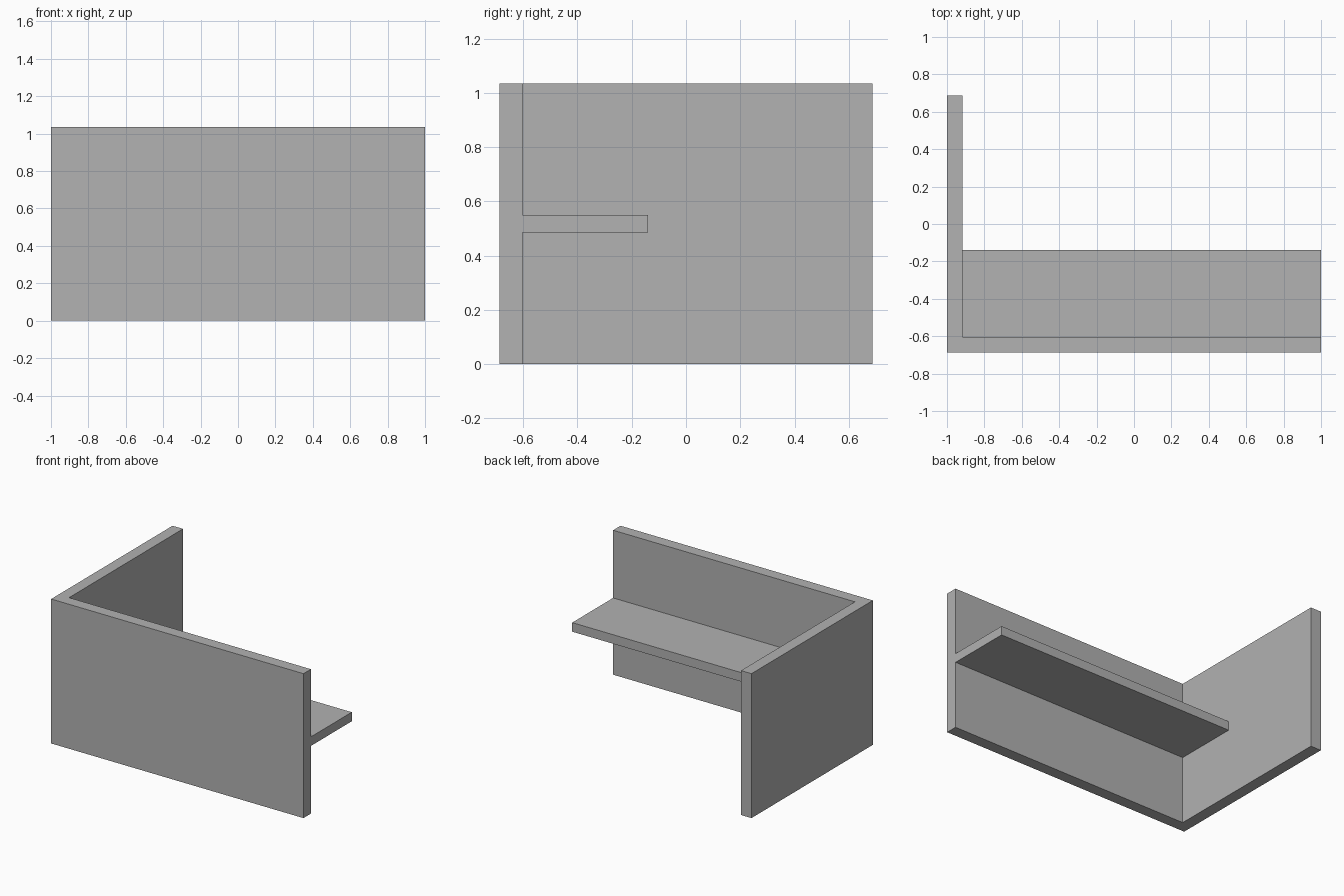
import bpy
import bmesh

cube = bpy.data.objects.get("Cube")
if cube:
    bpy.data.objects.remove(cube, do_unlink=True)

# Single grey finish
grey = bpy.data.materials.new("plain grey")
grey.use_nodes = True
colour = (0.445, 0.445, 0.445, 1)
grey.diffuse_color = colour
grey.node_tree.nodes["Principled BSDF"].inputs["Base Color"].default_value = colour

X, Y, HEIGHT = 1.0, 0.687, 1.035
INNER_X, INNER_Y = -0.917, -0.603


def extrude_plan(name, plan, z0, z1):
    """Make a solid by raising a plan outline from z0 to z1."""
    bm = bmesh.new()
    base = bm.faces.new([bm.verts.new((x, y, z0)) for x, y in plan])
    raised = bmesh.ops.extrude_face_region(bm, geom=[base], use_keep_orig=True)["geom"]
    top = [v for v in raised if isinstance(v, bmesh.types.BMVert)]
    bmesh.ops.translate(bm, verts=top, vec=(0, 0, z1 - z0))
    bmesh.ops.recalc_face_normals(bm, faces=bm.faces)
    mesh = bpy.data.meshes.new(name)
    bm.to_mesh(mesh)
    bm.free()
    mesh.materials.append(grey)
    obj = bpy.data.objects.new(name, mesh)
    bpy.context.collection.objects.link(obj)
    return obj


# Two walls meeting at a corner, as one L-shaped solid
extrude_plan("corner_walls", [(-X, -Y), (X, -Y), (X, INNER_Y), (INNER_X, INNER_Y),
                              (INNER_X, Y), (-X, Y)], 0, HEIGHT)

# Shelf along the back of the front wall
extrude_plan("shelf", [(INNER_X, INNER_Y), (X, INNER_Y), (X, -0.14), (INNER_X, -0.14)],
             0.485, 0.55)
